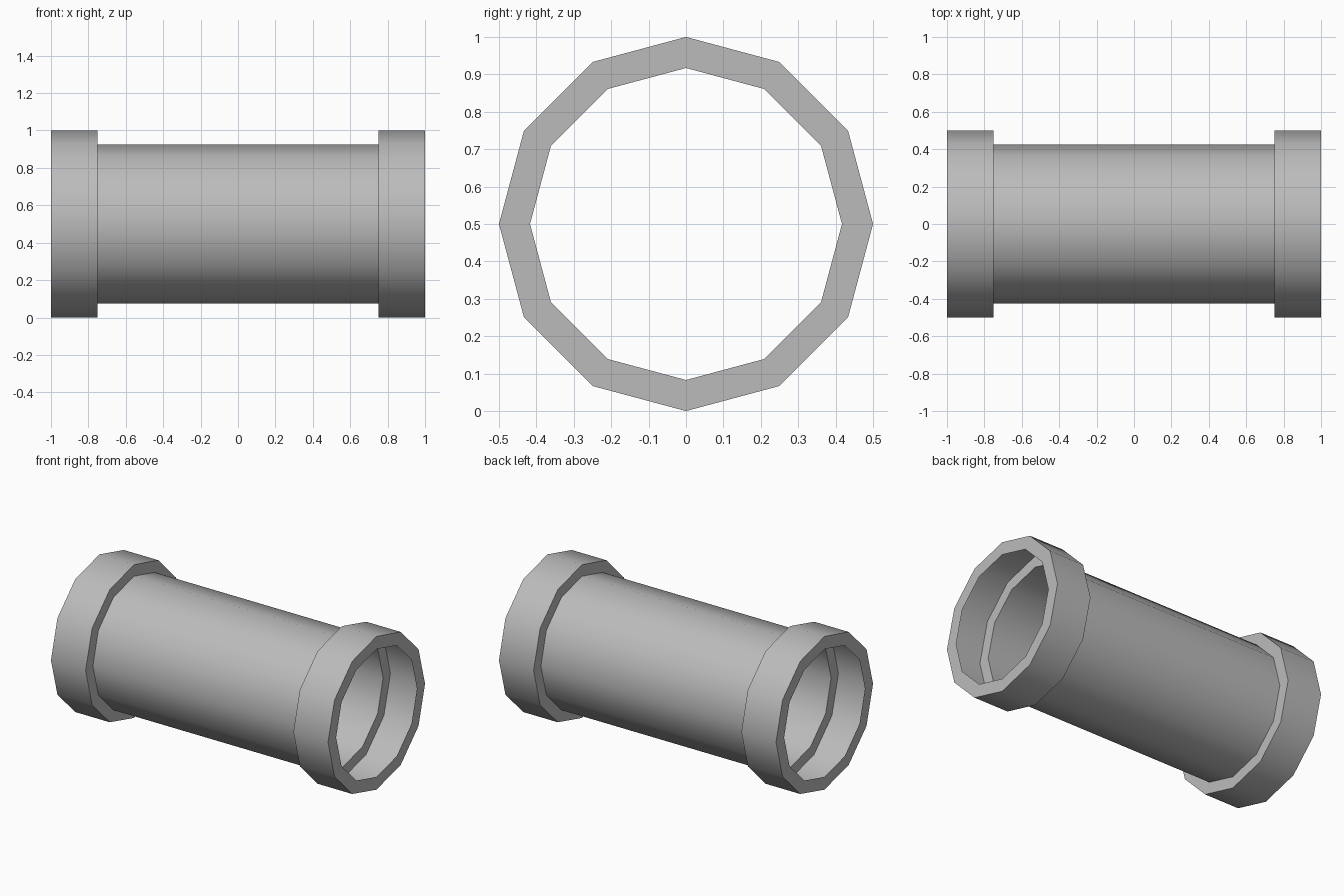
import bpy
import bmesh
import math
from mathutils import Matrix

SIDES = 12
CENTRE_Z = 0.5
HALF_LENGTH = 1.0
COLLAR_START = 0.75
PIPE_R = 0.425
COLLAR_R = 0.5
LIP_R = 0.417

cube = bpy.data.objects.get("Cube")
if cube:
    bpy.data.objects.remove(cube, do_unlink=True)

grey = bpy.data.materials.new("pipe grey")
grey.use_nodes = True
colour = (0.5, 0.5, 0.5, 1)
grey.diffuse_color = colour
grey.node_tree.nodes["Principled BSDF"].inputs["Base Color"].default_value = colour


def revolve(name, profile):
    """Sweep an (x, radius) profile around the horizontal axis as a thin shell."""
    bm = bmesh.new()
    rings = []
    for x, radius in profile:
        ring = []
        for i in range(SIDES):
            a = math.tau * i / SIDES
            ring.append(bm.verts.new((x, radius * math.cos(a), radius * math.sin(a))))
        rings.append(ring)
    for near, far in zip(rings, rings[1:]):
        for i in range(SIDES):
            j = (i + 1) % SIDES
            bm.faces.new((near[i], near[j], far[j], far[i]))
    # Profiles run towards +x on the outside, so flip any that face the axis
    bm.normal_update()
    for face in bm.faces:
        c = face.calc_center_median()
        if abs(face.normal.x) < 0.5 and face.normal.y * c.y + face.normal.z * c.z < 0:
            bmesh.ops.reverse_faces(bm, faces=bm.faces[:])
            break
    bm.transform(Matrix.Translation((0, 0, CENTRE_Z)))
    mesh = bpy.data.meshes.new(name)
    bm.to_mesh(mesh)
    bm.free()
    mesh.materials.append(grey)
    obj = bpy.data.objects.new(name, mesh)
    bpy.context.collection.objects.link(obj)
    bpy.ops.object.select_all(action="DESELECT")
    obj.select_set(True)
    bpy.context.view_layer.objects.active = obj
    bpy.ops.object.shade_smooth_by_angle(angle=math.radians(40))
    return obj


# Long middle tube, open at both ends
revolve("pipe_body", [(-COLLAR_START, PIPE_R), (COLLAR_START, PIPE_R)])

# Hollow end collars: shoulder, outer wall and inward lip
for side, name in ((1, "left_collar"), (-1, "right_collar")):
    revolve(name, [
        (side * COLLAR_START, PIPE_R),
        (side * COLLAR_START, COLLAR_R),
        (side * HALF_LENGTH, COLLAR_R),
        (side * HALF_LENGTH, LIP_R),
    ])
